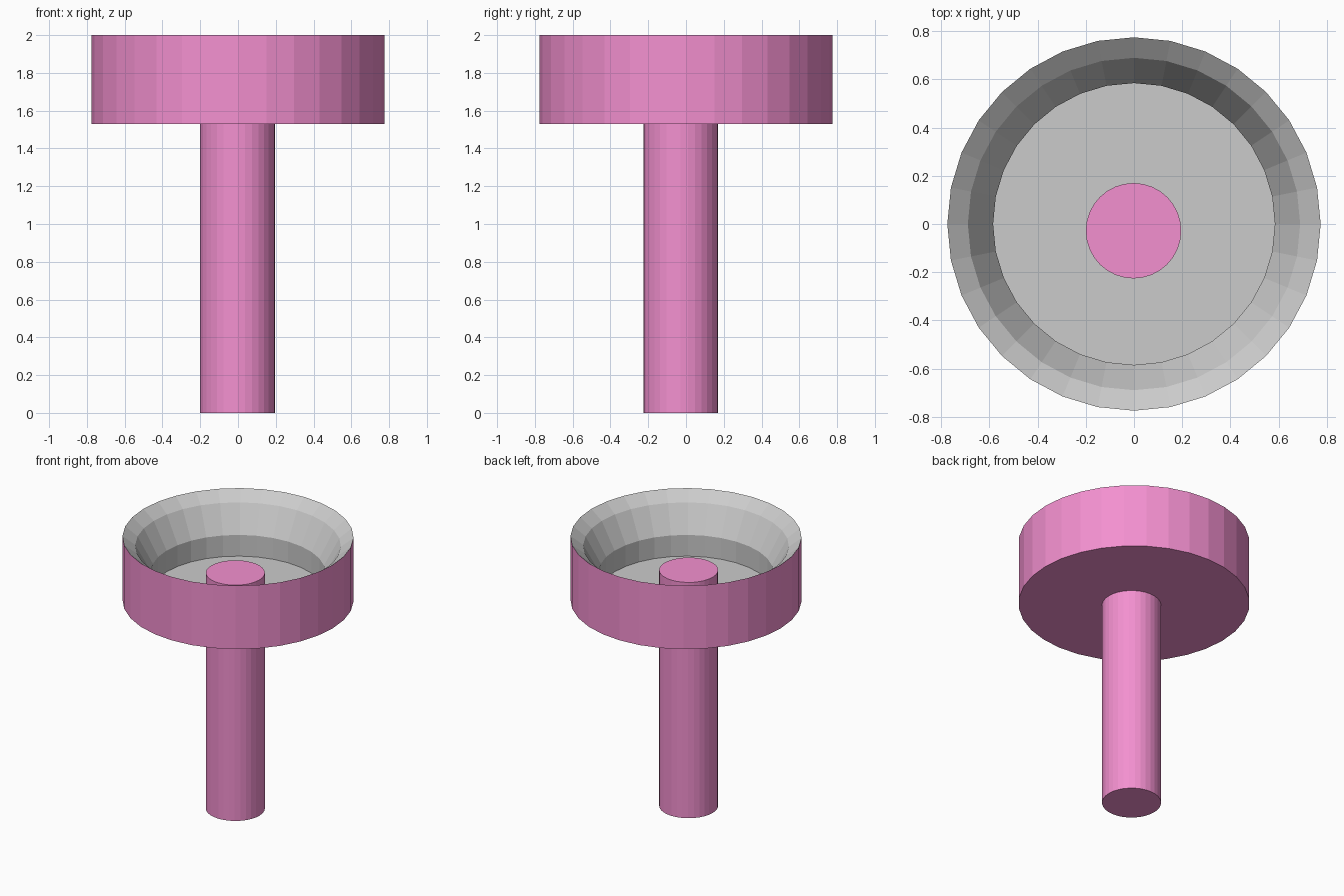
import bpy
import bmesh
from math import sin, cos, tau

if "Cube" in bpy.data.objects:
    bpy.data.objects.remove(bpy.data.objects["Cube"])

SIDES = 32

pink = bpy.data.materials.new("pink")
pink.diffuse_color = (0.9, 0.28, 0.63, 1)
pink.use_nodes = True
pink.node_tree.nodes["Principled BSDF"].inputs["Base Color"].default_value = pink.diffuse_color
grey = bpy.data.materials.new("grey")
grey.diffuse_color = (0.8, 0.8, 0.8, 1)
grey.use_nodes = True
grey.node_tree.nodes["Principled BSDF"].inputs["Base Color"].default_value = grey.diffuse_color


def lathe(name, profile, materials, center=(0, 0)):
    """Spin (radius, z, material index of the band above) rows; cap both ends."""
    bm = bmesh.new()
    rings = [[bm.verts.new((r * cos(tau * i / SIDES), r * sin(tau * i / SIDES), z))
              for i in range(SIDES)] for r, z, _ in profile]
    for a, b, row in zip(rings, rings[1:], profile):
        for i in range(SIDES):
            j = (i + 1) % SIDES
            bm.faces.new((a[i], a[j], b[j], b[i])).material_index = row[2]
    bm.faces.new(rings[0][::-1]).material_index = profile[0][2]
    bm.faces.new(rings[-1]).material_index = profile[-1][2]
    mesh = bpy.data.meshes.new(name)
    bm.to_mesh(mesh)
    bm.free()
    for mat in materials:
        mesh.materials.append(mat)
    obj = bpy.data.objects.new(name, mesh)
    obj.location = (*center, 0)
    bpy.context.collection.objects.link(obj)
    return obj


# Cup: pink outer wall and underside, grey stepped hollow
lathe("cup", [(0.775, 1.53, 0), (0.775, 2.0, 1), (0.69, 1.934, 1),
              (0.585, 1.742, 1), (0.585, 1.585, 1)], [pink, grey])

# Stem: slightly off-centre rod poking up through the cup floor
lathe("stem", [(0.198, 0, 0), (0.198, 1.745, 0)], [pink], (-0.002, -0.028))
